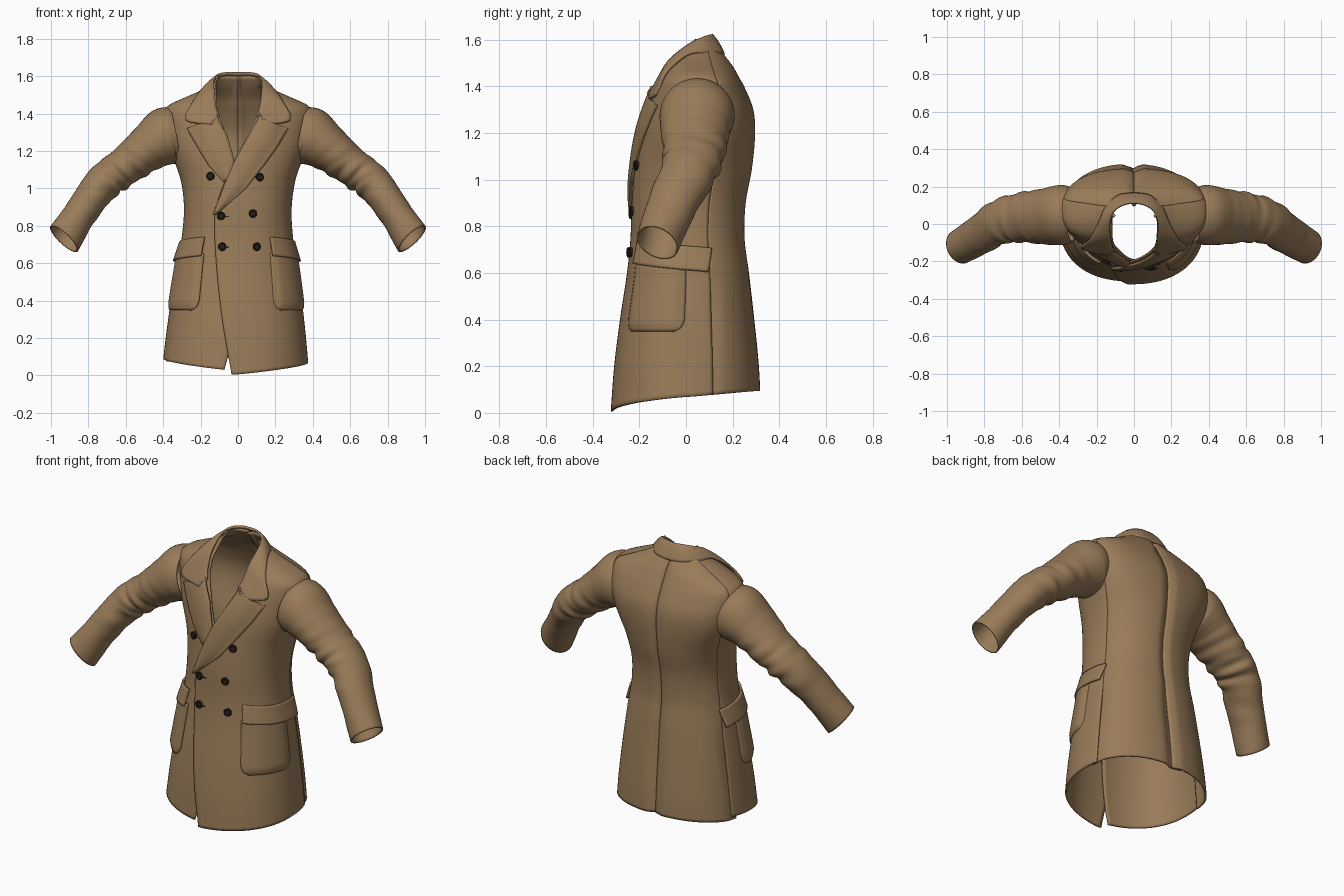
import bpy, bmesh, math
from mathutils import Vector

cube = bpy.data.objects.get("Cube")
if cube:
    bpy.data.objects.remove(cube, do_unlink=True)


def material(name, rgb):
    m = bpy.data.materials.new(name)
    m.use_nodes = True
    m.diffuse_color = (*rgb, 1)
    m.node_tree.nodes["Principled BSDF"].inputs["Base Color"].default_value = (*rgb, 1)
    return m


WOOL = material("camel wool", (0.32, 0.2, 0.1))
HORN = material("dark horn", (0.02, 0.015, 0.011))


def curve(keys, t):
    """Smooth interpolation through (parameter, value) keys."""
    n = len(keys)
    t = min(max(t, keys[0][0]), keys[-1][0])
    i = next(k for k in range(n - 1) if t <= keys[k + 1][0])

    def slope(k):
        a, b = keys[max(k - 1, 0)], keys[min(k + 1, n - 1)]
        return (b[1] - a[1]) / (b[0] - a[0])
    (t0, p), (t1, q) = keys[i], keys[i + 1]
    d = t1 - t0
    h = (t - t0) / d
    bulge = (slope(i) * d - (q - p)) * (1 - h) - (slope(i + 1) * d - (q - p)) * h
    return p + (q - p) * h + bulge * (h * (1 - h))


def sheet(name, f, nu, nv, thick=0.01, flip=False):
    """Cloth panel from a surface function of u and v."""
    bm = bmesh.new()
    g = [[bm.verts.new(f(1 - i / nu if flip else i / nu, j / nv))
          for i in range(nu + 1)] for j in range(nv + 1)]
    for j in range(nv):
        for i in range(nu):
            bm.faces.new((g[j][i], g[j][i + 1], g[j + 1][i + 1], g[j + 1][i]))
    bmesh.ops.remove_doubles(bm, verts=bm.verts, dist=1e-5)
    me = bpy.data.meshes.new(name)
    bm.to_mesh(me)
    bm.free()
    ob = bpy.data.objects.new(name, me)
    bpy.context.collection.objects.link(ob)
    me.materials.append(WOOL)
    mod = ob.modifiers.new("cloth thickness", 'SOLIDIFY')
    mod.thickness, mod.offset = thick, 0
    smooth(ob)


def smooth(ob):
    bpy.ops.object.select_all(action='DESELECT')
    ob.select_set(True)
    bpy.context.view_layer.objects.active = ob
    bpy.ops.object.shade_smooth_by_angle(angle=math.radians(40))


# Torso sections: height, then half width, front depth, back depth
TORSO = [(z, Vector(p)) for z, *p in [
    (0, .385, -.31, .315), (.2, .365, -.295, .305), (.4, .34, -.27, .285),
    (.6, .31, -.24, .262), (.75, .286, -.225, .243), (.9, .278, -.22, .248),
    (1.05, .298, -.207, .275), (1.2, .35, -.185, .288), (1.3, .372, -.16, .28),
    (1.4, .383, -.125, .24), (1.44, .365, -.105, .217), (1.48, .28, -.085, .195),
    (1.52, .19, -.05, .165), (1.55, .14, -.015, .142), (1.6, .11, .02, .11)]]
POWER = 2.3


def torso(s, z, off=0.0):
    """Point on the torso: s is 0 at the front and grows toward +x."""
    a, yf, yb = curve(TORSO, z)
    sn, cs = math.sin(s), math.cos(s)
    x = math.copysign(abs(sn) ** (2 / POWER), sn) * a
    # The back is broader across the shoulder blades
    power = POWER + (0.9 * math.exp(-((z - 1.28) / .18) ** 2) if cs < 0 else 0)
    y = (yf + yb) / 2 - math.copysign(abs(cs) ** (2 / power), cs) * (yb - yf) / 2
    x -= 0.015 * max(0, 1 - z)
    return Vector((x + off * sn, y - off * cs, z))


def s_at(x, z):
    r = (x + 0.015 * max(0, 1 - z)) / curve(TORSO, z)[0]
    r = max(-1, min(1, r))
    return math.asin(math.copysign(abs(r) ** (POWER / 2), r))


# Front edges of the overlapping panels: height, x
LEFT_EDGE = [(0, -.035), (.3, -.085), (.6, -.115), (.85, -.12), (1.0, -.08),
             (1.15, -.02), (1.3, .06), (1.42, .11), (1.55, .12), (1.6, .1)]
RIGHT_EDGE = [(0, -.075), (.1, -.05), (.4, .0), (.85, .04), (1.05, .03),
              (1.15, -.02), (1.3, -.07), (1.42, -.11), (1.55, -.12), (1.6, -.1)]
SIDE = 1.88


def height(s, v):
    hem = 0.005 + 0.09 * abs(math.sin(s / 2))
    return hem + (1.6 - hem) * v


def front_left(u, v):
    s0 = s_at(curve(LEFT_EDGE, 1.6 * v), 1.6 * v)
    s = s0 + (SIDE - s0) * u
    return torso(s, height(s, v), 0.008 * math.cos(s / 2))


def front_right(u, v):
    s1 = s_at(curve(RIGHT_EDGE, 1.6 * v), 1.6 * v)
    s = -SIDE + (s1 + SIDE) * u
    off = 0.0047 - 0.0107 * max(0, math.cos(s))
    return torso(s, height(s, v) + 0.02 * (1 - v) ** 8, off)


def back(side):
    """Back half: tucked under the front at the side vent, lapped at the centre vent."""
    def f(u, v):
        w = max(0, 1 - v / .36)
        under = side > 0
        s0 = SIDE - .12 * w
        s1 = math.pi + (.12 * w if under else 0)
        s = s0 + (s1 - s0) * u
        groove = 0.018 * math.exp(-((s - math.pi) / .06) ** 2)
        tuck = min(1, 3 * w) * .013 * (max(0, 1 - 6 * u) + (max(0, 6 * u - 5) if under else 0))
        return torso(side * s, height(s, v), .0047 - tuck - groove)
    return f


sheet("left_front_panel", front_left, 44, 90)
sheet("right_front_panel", front_right, 44, 90)
for side, label in ((1, "left"), (-1, "right")):
    sheet(label + "_back_panel", back(side), 32, 90, flip=side < 0)

# Lapels: rows of inner x, inner z, outer x, outer z
PEAK = [(.11, 1.40, .13, 1.335), (.10, 1.365, .255, 1.32),
        (.055, 1.28, .2, 1.22), (-.015, 1.15, .13, 1.12)]
LEFT_ROWS = PEAK + [(-.07, 1.01, .04, 1.0), (-.12, .86, -.105, .865)]
RIGHT_ROWS = [(-a, b, -c - .01, d) for a, b, c, d in PEAK[:3]] + [
    (-.02, 1.15, -.15, 1.12), (-.03, 1.05, -.075, 1.035)]


def lapel(rows, lift):
    def f(u, v):
        t = (1 - v) * (len(rows) - 1)
        i = min(int(t), len(rows) - 2)
        a, b, c, d = Vector(rows[i]).lerp(Vector(rows[i + 1]), t - i)
        x, z = a + (c - a) * u, b + (d - b) * u
        return torso(s_at(x, z), z, lift + 0.012 * math.sin(math.pi * min(1, u + .15)))
    return f


sheet("left_lapel", lapel(LEFT_ROWS, .02), 10, 30, .012)
sheet("right_lapel", lapel(RIGHT_ROWS, .012), 10, 24, .012, flip=True)

# Collar: rows of roll line point and outer edge point, mirrored behind the neck
HALF = [(.10, -.14, 1.39, .14, -.165, 1.34), (.115, -.12, 1.43, .28, -.13, 1.365),
        (.125, -.07, 1.51, .24, -.083, 1.46), (.127, .01, 1.575, .185, .01, 1.535),
        (.105, .07, 1.607, .15, .09, 1.54), (.055, .103, 1.618, .085, .15, 1.54),
        (0, .112, 1.618, 0, .162, 1.535)]
BAND = HALF + [(-a, b, c, -d, e, f) for a, b, c, d, e, f in HALF[-2::-1]]
BAND = [(i, Vector(r)) for i, r in enumerate(BAND)]


def collar(u, v):
    p = curve(BAND, v * 12)
    q = Vector(p[:3]).lerp(Vector(p[3:]), u)
    return q + Vector((0, 0, 0.008 * math.sin(math.pi * u)))


sheet("collar", collar, 8, 72, .012)

# Sleeves: parameter, centre, in-plane radius, depth radius
ARM = [(t, Vector(p)) for t, *p in [
    (0, .335, .05, 1.287, .14, .145), (.12, .385, .048, 1.275, .153, .157),
    (.3, .475, .04, 1.218, .122, .146), (.5, .6, .035, 1.122, .1, .128),
    (.7, .72, .01, 1.03, .094, .115), (.85, .82, -.055, .9, .085, .103),
    (1, .93, -.122, .73, .083, .09)]]


def sleeve(side):
    def f(u, v):
        p = curve(ARM, v)
        c = Vector(p[:3])
        d = Vector((curve(ARM, min(1, v + .02)) - curve(ARM, max(0, v - .02)))[:3])
        n = d.cross(Vector((0, 1, 0))).normalized()
        b = n.cross(d).normalized()
        ang = 2 * math.pi * u
        # Folds gather at the elbow and underarm
        fold = math.exp(-((v - .6) / .22) ** 2) * (.6 - .4 * math.cos(ang))
        k = 1 + fold * (.06 * math.sin(46 * v + 2 * math.sin(ang))
                        + .04 * math.sin(71 * v - 3 * math.cos(ang)))
        q = c + n * (p[3] * k * math.cos(ang)) - b * (p[4] * k * math.sin(ang))
        # The cuff hangs lower on its underside
        q.z += 0.02 * math.cos(ang) * max(0, 10 * v - 9)
        return Vector((q.x * side, q.y, q.z))
    return f


# Patch pockets with rounded lower corners, and their flaps
def pocket(side):
    def f(u, v):
        r = 0.13 * (1 - math.sqrt(1 - max(0, 1 - v / .2) ** 2))
        s0, s1 = .55 + r, 1.54 - r
        s = s0 + (s1 - s0) * u
        edge = min(1, 8 * min(u, 1 - u, v + .02))
        return torso(side * s, .35 + .3 * v, .008 + .012 * edge)
    return f


def flap(side):
    def f(u, v):
        s = .57 + (1.93 - .1 * (1 - v) - .57) * u
        return torso(side * s, .64 - .035 * u + .1 * v, .028 - .014 * v)
    return f


for side, label in ((1, "left"), (-1, "right")):
    sheet(label + "_sleeve", sleeve(side), 40, 110, .008, side < 0)
    sheet(label + "_pocket", pocket(side), 32, 24, .012, side < 0)
    sheet(label + "_pocket_flap", flap(side), 32, 8, .012, side < 0)

# Double row of buttons: dished discs with a raised rim
for i, (x, z) in enumerate([(-.14, 1.065), (.11, 1.06), (-.085, .853),
                            (.075, .865), (-.08, .688), (.095, .688)]):
    s = s_at(x, z)
    p = torso(s, z, .017)
    d = torso(s, z, 1) - torso(s, z)
    rot = d.to_track_quat('Z', 'Y').to_euler()
    bpy.ops.mesh.primitive_cylinder_add(vertices=24, radius=.02, depth=.014,
                                        location=p, rotation=rot)
    disc = bpy.context.object
    disc.name = f"button_{i + 1}"
    bpy.ops.mesh.primitive_torus_add(major_radius=.018, minor_radius=.0045,
                                     major_segments=24, minor_segments=8,
                                     location=p + d * .006, rotation=rot)
    rim = bpy.context.object
    rim.name = f"button_rim_{i + 1}"
    for ob in (disc, rim):
        ob.data.materials.append(HORN)
        smooth(ob)

# Buttonhole stitches beside the fastened buttons
for i, z in enumerate((.85, .685)):
    bpy.ops.mesh.primitive_cube_add(size=1, location=torso(s_at(-.06, z), z, .013))
    hole = bpy.context.object
    hole.name = f"buttonhole_{i + 1}"
    hole.scale = (.03, .008, .006)
    hole.data.materials.append(HORN)
